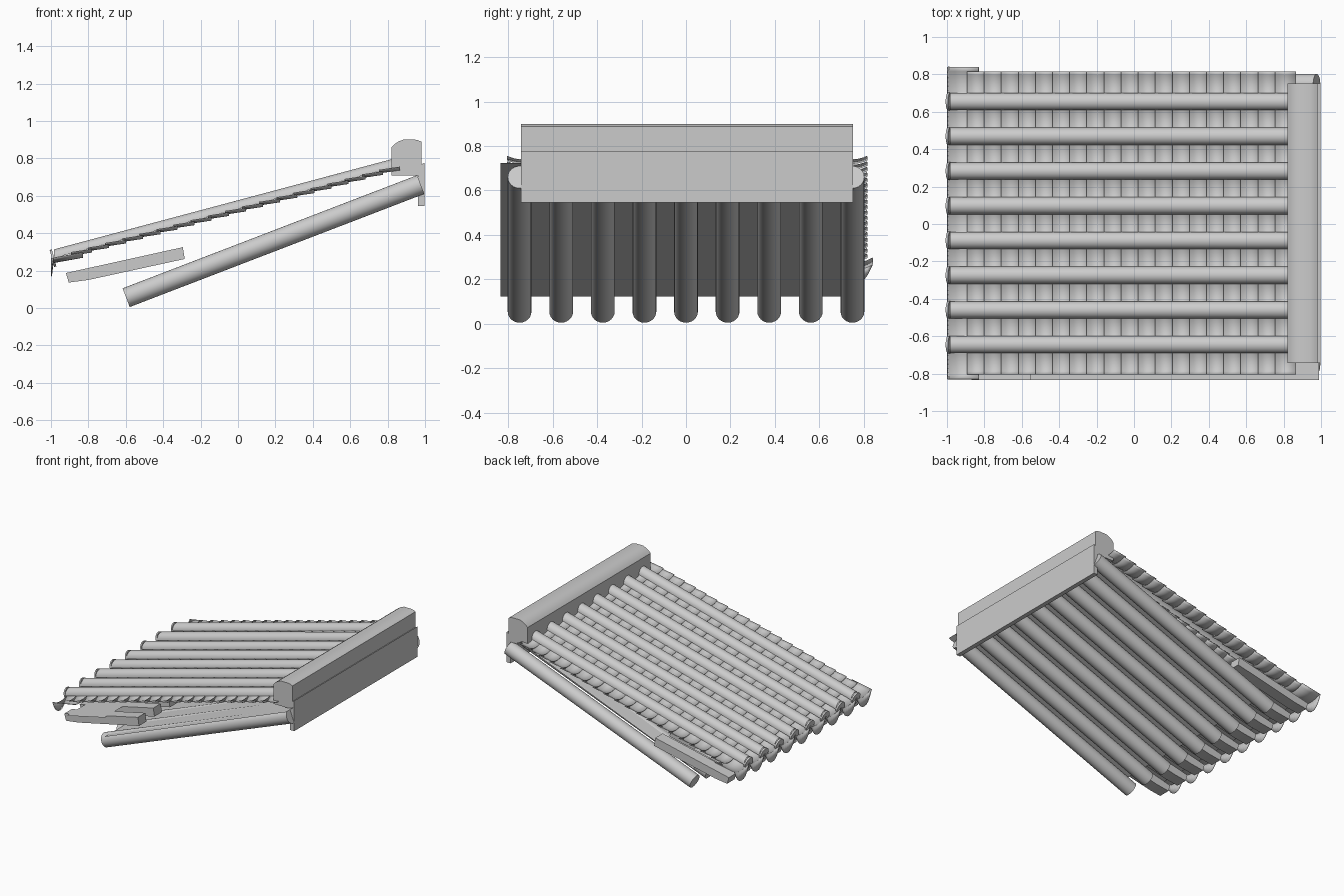
import bpy
from math import sin, cos, pi, atan
from mathutils import Vector, Matrix

cube = bpy.data.objects.get("Cube")
if cube:
    bpy.data.objects.remove(cube)

grey = bpy.data.materials.new("clay_grey")
grey.use_nodes = True
grey.diffuse_color = (0.6, 0.6, 0.6, 1)
grey.node_tree.nodes["Principled BSDF"].inputs["Base Color"].default_value = (0.6, 0.6, 0.6, 1)

PITCH = 0.1857      # spacing of tile rows and rafters
SLOPE = 0.267       # rise of the tiled roof
ROW_Y = 0.005       # middle of the tile rows


def roof_z(x):
    """Height of the barrel tile axis."""
    return 0.267 + SLOPE * (x + 0.985)


def add_mesh(name, verts, faces, smooth=True):
    mesh = bpy.data.meshes.new(name)
    mesh.from_pydata(verts, [], faces)
    mesh.materials.append(grey)
    obj = bpy.data.objects.new(name, mesh)
    bpy.context.collection.objects.link(obj)
    if smooth:
        bpy.ops.object.select_all(action='DESELECT')
        obj.select_set(True)
        bpy.context.view_layer.objects.active = obj
        bpy.ops.object.shade_smooth_by_angle(angle=0.7)
    return obj


def loft(name, start, end, closed=False):
    """Join two matching outlines; closed ones are capped."""
    n = len(start)
    faces = [(i, (i + 1) % n, (i + 1) % n + n, i + n)
             for i in range(n if closed else n - 1)]
    if closed:
        faces += [tuple(reversed(range(n))), tuple(range(n, 2 * n))]
    return add_mesh(name, list(start) + list(end), faces)


def extrude_y(name, profile, y0, y1):
    """Extrude an x-z profile along y."""
    return loft(name, [(x, y0, z) for x, z in profile],
                [(x, y1, z) for x, z in profile], True)


def rod(name, a, b, radius, sides=24):
    a, b = Vector(a), Vector(b)
    turn = (b - a).to_track_quat('Z', 'Y')
    ring = [turn @ Vector((radius * cos(t), radius * sin(t), 0))
            for t in (2 * pi * i / sides for i in range(sides))]
    return loft(name, [a + p for p in ring], [b + p for p in ring], True)


def trough(x, y, z, half, sag, steps=8):
    """Arc of a pan tile, hanging below its two edges."""
    return [(x, y + half * u, z - sag * (1 - u * u))
            for u in (2 * i / steps - 1 for i in range(steps + 1))]


def thicken(obj, depth):
    mod = obj.modifiers.new("Thickness", 'SOLIDIFY')
    mod.thickness = depth
    mod.offset = 0


# Barrel tiles with round end discs
R = 0.046
for k in range(8):
    y = ROW_Y + (k - 3.5) * PITCH
    arcs = []
    for x in (-0.985, 0.86):
        arcs.append([(x, y + R * cos(pi * i / 12), roof_z(x) + R * sin(pi * i / 12))
                     for i in range(13)])
    loft("barrel_tile", *arcs)
    rod("barrel_end_disc", (-0.995, y, roof_z(-0.995)),
        (-0.983, y, roof_z(-0.983)), R + 0.001)

# Overlapping pan tiles, eave tiles and drip plates
STEP = 0.0915
for k in range(9):
    y = ROW_Y + (k - 4) * PITCH
    for j in range(19):
        x0 = -0.893 + j * STEP
        x1 = x0 + STEP + 0.02
        thicken(loft("pan_tile",
                     trough(x0, y, roof_z(x0) + 0.006, 0.067, 0.016),
                     trough(x1, y, roof_z(x1) - 0.007, 0.067, 0.016)), 0.004)
    thicken(loft("eave_tile",
                 trough(-0.99, y, roof_z(-0.99) + 0.002, 0.092, 0.026),
                 trough(-0.83, y, roof_z(-0.83) - 0.012, 0.092, 0.026)), 0.004)
    upper = trough(-0.988, y, roof_z(-0.99) + 0.002, 0.092, 0.026)
    lower = [(-0.997, py, pz - 0.072 * (1 - abs((py - y) / 0.092) ** 2.5))
             for px, py, pz in upper]
    thicken(loft("drip_plate", upper, lower), 0.004)

# Round rafters and squared flying rafters
for k in range(9):
    y = (k - 4) * 0.1872
    rod("round_rafter", (-0.598, y, 0.055), (0.977, y, 0.66), 0.0535)
    extrude_y("flying_rafter", [(-0.92, 0.187), (-0.295, 0.325), (-0.285, 0.262),
                                (-0.80, 0.15), (-0.905, 0.136)], y - 0.045, y + 0.045)

# Thin sheathing boards over both rafter layers
for name, a, b in (("lower_sheathing", (-0.55, 0.122), (0.99, 0.724)),
                   ("upper_sheathing", (-0.87, 0.20), (-0.55, 0.271))):
    loft(name, [(a[0], -0.835, a[1]), (a[0], 0.70, a[1])],
         [(b[0], -0.835, b[1]), (b[0], 0.70, b[1])])

# Ridge with rounded crown and its backing board
extrude_y("ridge", [(0.82, 0.708), (0.82, 0.858), (0.835, 0.875), (0.858, 0.89),
                    (0.885, 0.9), (0.945, 0.9), (0.965, 0.896), (0.982, 0.888),
                    (0.982, 0.708)], -0.742, 0.752)
extrude_y("ridge_board", [(0.963, 0.545), (0.963, 0.76), (0.997, 0.777),
                          (0.997, 0.545)], -0.742, 0.752)
